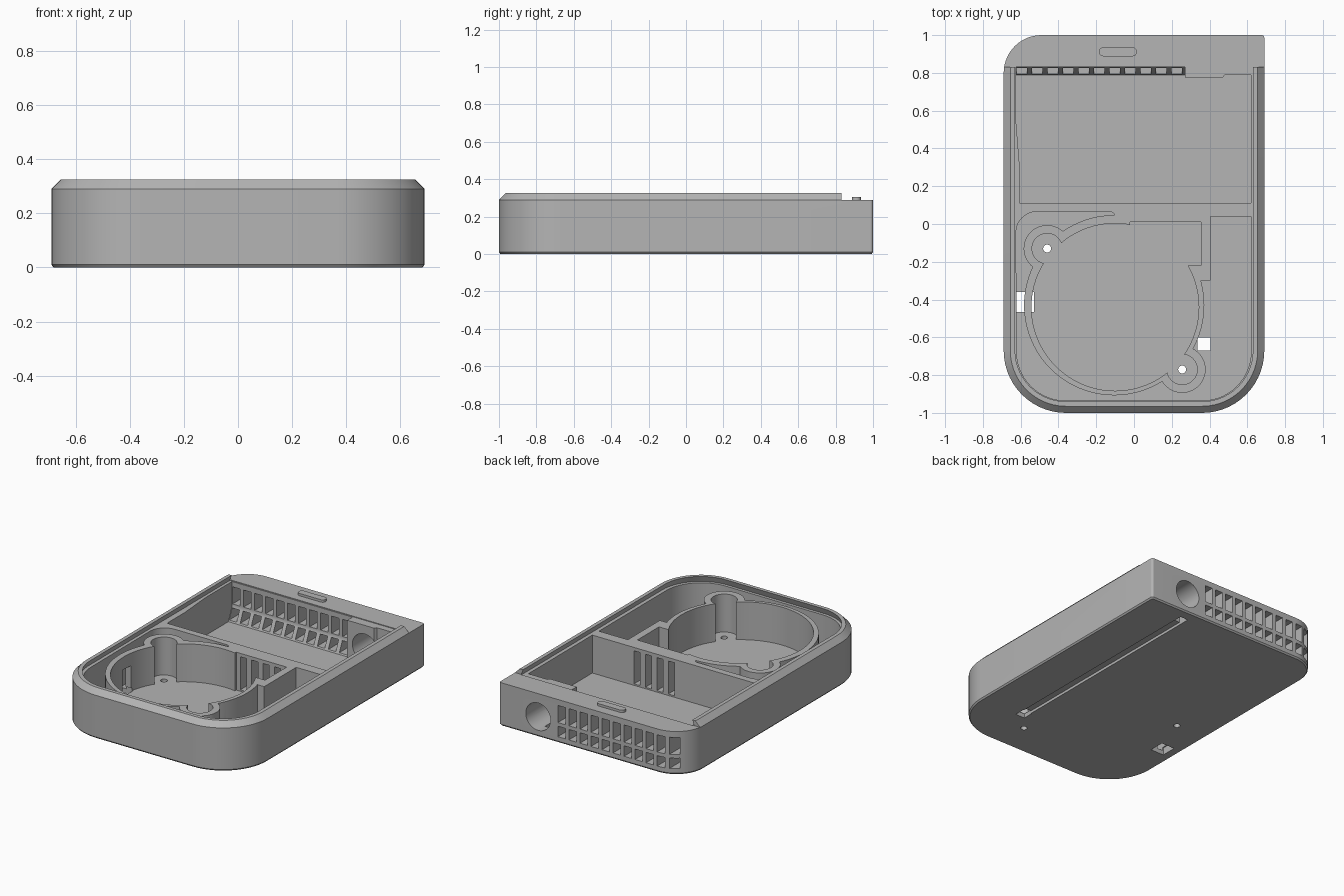
import bpy, bmesh, math
from mathutils import Vector

if "Cube" in bpy.data.objects:
    bpy.data.objects.remove(bpy.data.objects["Cube"])

GREY = (0.46, 0.46, 0.46, 1)
plastic = bpy.data.materials.new("grey_plastic")
plastic.use_nodes = True
plastic.diffuse_color = GREY
plastic.node_tree.nodes["Principled BSDF"].inputs["Base Color"].default_value = GREY

FLOOR, LEDGE, BACK = 0.03, 0.285, 0.29


def rounded(corners, steps=14):
    """Outline from (x, y, radius) corners."""
    points = []
    for i, (x, y, r) in enumerate(corners):
        p = Vector((x, y))
        if r == 0:
            points.append(p)
            continue
        u = (Vector(corners[i - 1][:2]) - p).normalized()
        v = (Vector(corners[(i + 1) % len(corners)][:2]) - p).normalized()
        half = u.angle(v) / 2
        centre = p + (u + v).normalized() * r / math.sin(half)
        t = r / math.tan(half)
        a, b = p + u * t - centre, p + v * t - centre
        start = math.atan2(a.y, a.x)
        turn = (math.atan2(b.y, b.x) - start + math.pi) % math.tau - math.pi
        for k in range(steps + 1):
            ang = start + turn * k / steps
            points.append(centre + Vector((math.cos(ang), math.sin(ang))) * r)
    return points


def finish(name, bm):
    bmesh.ops.recalc_face_normals(bm, faces=bm.faces)
    mesh = bpy.data.meshes.new(name)
    bm.to_mesh(mesh)
    bm.free()
    mesh.materials.append(plastic)
    obj = bpy.data.objects.new(name, mesh)
    bpy.context.collection.objects.link(obj)
    return obj


def loft(name, layers):
    """Solid through stacked (outline, z) layers."""
    bm = bmesh.new()
    rings = [[bm.verts.new((p[0], p[1], z)) for p in pts] for pts, z in layers]
    n = len(rings[0])
    bm.faces.new(rings[0])
    bm.faces.new(rings[-1])
    for low, high in zip(rings, rings[1:]):
        for i in range(n):
            j = (i + 1) % n
            bm.faces.new((low[i], low[j], high[j], high[i]))
    return finish(name, bm)


def prism(name, pts, z0, z1):
    return loft(name, [(pts, z0), (pts, z1)])


def boxes(name, spans):
    """Boxes given as (x0, x1, y0, y1, z0, z1)."""
    bm = bmesh.new()
    for x0, x1, y0, y1, z0, z1 in spans:
        made = bmesh.ops.create_cube(bm, size=1)["verts"]
        for v in made:
            v.co = ((x0 + x1) / 2 + v.co.x * (x1 - x0),
                    (y0 + y1) / 2 + v.co.y * (y1 - y0),
                    (z0 + z1) / 2 + v.co.z * (z1 - z0))
    return finish(name, bm)


def disc(x, y, r, n=64):
    return [(x + r * math.cos(math.tau * k / n), y + r * math.sin(math.tau * k / n)) for k in range(n)]


def combine(tool, operation="DIFFERENCE"):
    """Apply a boolean to the case and drop the tool."""
    mod = body.modifiers.new("cut", "BOOLEAN")
    mod.object, mod.operation, mod.solver = tool, operation, "EXACT"
    bpy.context.view_layer.update()
    mesh = bpy.data.meshes.new_from_object(body.evaluated_get(bpy.context.evaluated_depsgraph_get()))
    body.modifiers.clear()
    body.data = mesh
    bpy.data.objects.remove(tool)


def shell(i):
    return rounded([(-0.69 + i, i - 1, 0.33 - i), (0.69 - i, i - 1, 0.33 - i),
                    (0.69 - i, 1 - i, 0.015), (-0.69 + i, 1 - i, 0.2 - i)])


def lid_outline(i):
    return rounded([(-0.69 + i, i - 1, 0.33 - i), (0.69 - i, i - 1, 0.33 - i),
                    (0.69 - i, 0.835, 0), (-0.69 + i, 0.835, 0)])


# Outer case with chamfered rim
body = loft("case_body", [(shell(0.008), 0), (shell(0), 0.01), (shell(0), BACK), (shell(0.035), 0.325)])
combine(boxes("back_step", [(-1, 1, 0.832, 1.1, BACK, 0.5)]))

# Front pocket and battery bay
pocket = rounded([(-0.62, -0.935, 0.26), (0.62, -0.935, 0.26), (0.62, 0.04, 0), (0.38, 0.04, 0),
                  (0.38, -0.1, 0), (-0.1, -0.1, 0), (-0.1, 0.065, 0.03), (-0.625, 0.065, 0.11)])
combine(prism("front_pocket", pocket, FLOOR, 0.287))
bay = [(-0.605, 0.11), (0.62, 0.11), (0.62, 0.79), (0.48, 0.79), (0.47, 0.775), (0.27, 0.775),
       (0.27, 0.83), (-0.625, 0.83), (-0.625, 0.55), (-0.605, 0.3)]
combine(prism("rear_bay", bay, FLOOR, 0.287))

# Round fan housing with two screw bosses and a square outlet
BOSSES = [(-0.46, -0.13), (0.255, -0.77)]
combine(prism("fan_wall", disc(-0.105, -0.43, 0.477, 96), 0.015, 0.3), "UNION")
for x, y in BOSSES:
    combine(prism("boss_wall", disc(x, y, 0.124), 0.015, 0.3), "UNION")
combine(boxes("outlet_wall", [(-0.05, 0.405, -0.3, 0.06, 0.015, 0.3)]), "UNION")
combine(prism("fan_cavity", disc(-0.1, -0.44, 0.443, 96), FLOOR, 0.4))
for x, y in BOSSES:
    combine(prism("boss_cavity", disc(x, y, 0.08), FLOOR, 0.4))
    combine(prism("screw_hole", disc(x, y, 0.021, 24), -0.1, 0.1))
combine(boxes("outlet_cavity", [(-0.02, 0.355, -0.22, 0.01, FLOOR, 0.4)]))

# Dovetailed lid recess
combine(loft("lid_recess", [(lid_outline(0.045), LEDGE), (lid_outline(0.066), 0.34)]))

# Vents through the divider
combine(boxes("divider_vents", [(0.01 + 0.085 * k, 0.055 + 0.085 * k, -0.02, 0.13, 0.04, 0.262) for k in range(4)]))

# Sloped sill and rear grille
bm = bmesh.new()
ends = [[bm.verts.new((x, y, z)) for y, z in ((0.79, 0.02), (0.84, 0.02), (0.84, 0.12), (0.83, 0.12), (0.79, FLOOR))]
        for x in (-0.64, 0.28)]
for end in ends:
    bm.faces.new(end)
for i in range(5):
    bm.faces.new((ends[0][i - 1], ends[0][i], ends[1][i], ends[1][i - 1]))
combine(finish("grille_sill", bm), "UNION")
slots = []
for k in range(11):
    x = -0.622 + 0.082 * k
    slots += [(x, x + 0.055, 0.77, 1.1, 0.135, 0.25), (x, x + 0.055, 0.77, 1.1, 0.04, 0.11)]
combine(boxes("grille_slots", slots))

# Round socket in the back wall
bm = bmesh.new()
socket = bmesh.ops.create_cone(bm, cap_ends=True, segments=48, radius1=0.092, radius2=0.092, depth=0.4)["verts"]
for v in socket:
    v.co = (v.co.x + 0.4, v.co.z + 0.9, v.co.y + 0.135)
combine(finish("socket_hole", bm))

# Cable channel underneath and openings in the floor
combine(boxes("cable_channel", [(0.34, 0.4, -0.67, 0.93, -0.1, 0.018)]))
combine(boxes("channel_ends", [(0.335, 0.405, -0.67, -0.6, -0.1, 0.06), (0.34, 0.4, 0.85, 0.93, -0.1, 0.12)]))
combine(boxes("side_opening", [(-0.63, -0.53, -0.465, -0.36, -0.1, 0.05)]))
combine(boxes("side_slot", [(-0.61, -0.5, -0.455, -0.37, 0.04, 0.2)]))

# Lid catch on the back ledge
catch = rounded([(-0.185, 0.888, 0.022), (0.015, 0.888, 0.022), (0.015, 0.935, 0.022), (-0.185, 0.935, 0.022)], 8)
lid_catch = prism("lid_catch", catch, 0.28, 0.306)

for obj in (body, lid_catch):
    bpy.ops.object.select_all(action="DESELECT")
    obj.select_set(True)
    bpy.context.view_layer.objects.active = obj
    bpy.ops.object.shade_smooth_by_angle(angle=math.radians(25))
